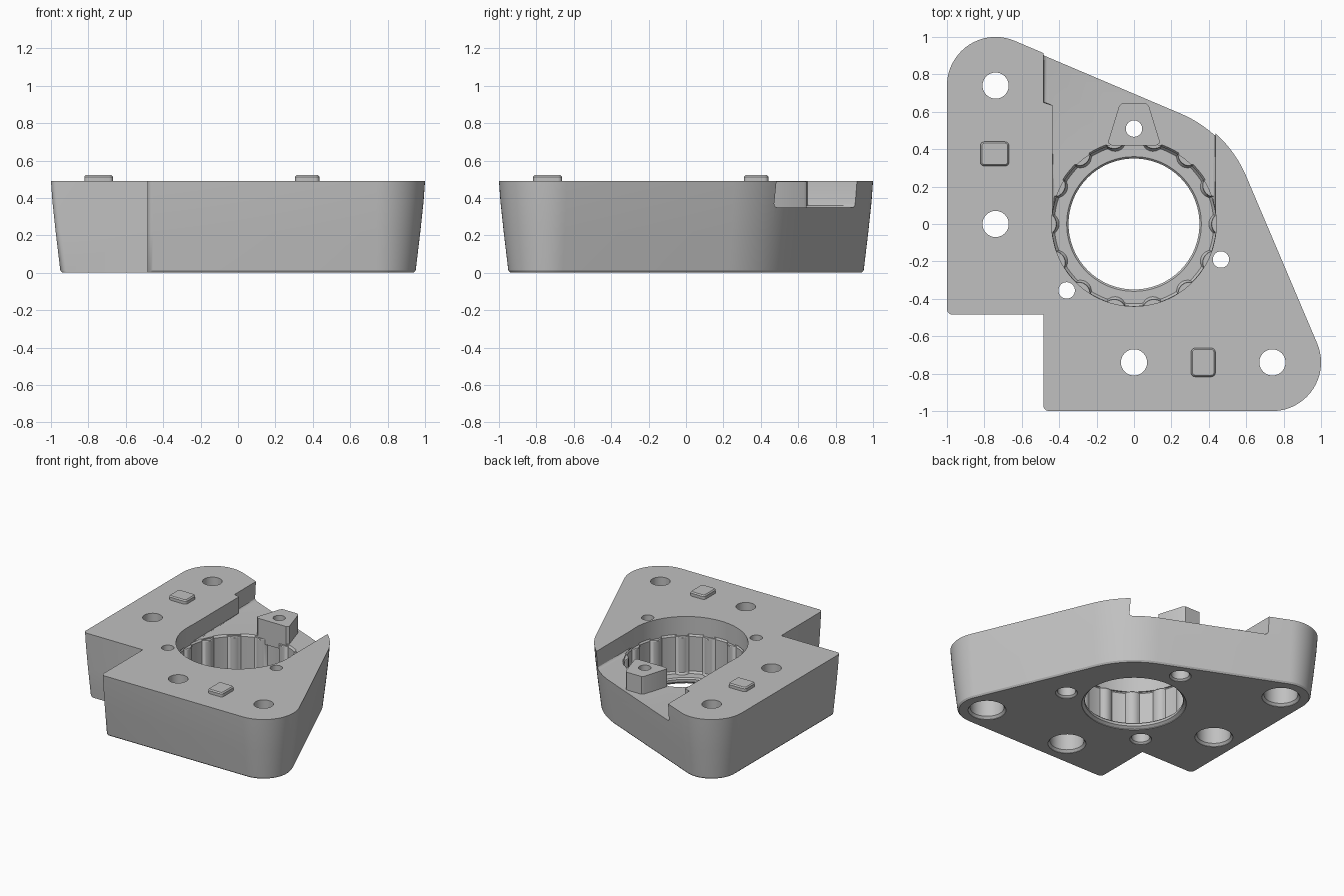
import bpy, bmesh
from math import cos, sin, radians, pi

cube = bpy.data.objects.get("Cube")
if cube:
    bpy.data.objects.remove(cube)

grey = bpy.data.materials.new("light_grey")
grey.use_nodes = True
colour = (0.53, 0.53, 0.53, 1)
grey.diffuse_color = colour
grey.node_tree.nodes["Principled BSDF"].inputs["Base Color"].default_value = colour

TOP, LEDGE, FLOOR = 0.49, 0.35, 0.05


def arc(cx, cy, r, a0, a1, n):
    steps = [radians(a0 + (a1 - a0) * i / n) for i in range(n + 1)]
    return [(cx + r * cos(a), cy + r * sin(a)) for a in steps]


def loft(name, rings, bevel=0):
    """Solid through a stack of (outline, z) rings of equal point count."""
    bm = bmesh.new()
    loops = [[bm.verts.new((x, y, z)) for x, y in pts] for pts, z in rings]
    n = len(loops[0])
    base = bm.faces.new(loops[0][::-1])
    bm.faces.new(loops[-1])
    for low, high in zip(loops, loops[1:]):
        for i in range(n):
            j = (i + 1) % n
            bm.faces.new((low[i], low[j], high[j], high[i]))
    if bevel:
        bmesh.ops.bevel(bm, geom=list(base.edges), offset=bevel, segments=3,
                        profile=0.5, affect='EDGES')
    bmesh.ops.recalc_face_normals(bm, faces=bm.faces)
    mesh = bpy.data.meshes.new(name)
    bm.to_mesh(mesh)
    bm.free()
    mesh.materials.append(grey)
    obj = bpy.data.objects.new(name, mesh)
    bpy.context.collection.objects.link(obj)
    return obj


def lathe(name, x, y, profile, n=48):
    return loft(name, [(arc(x, y, r, 0, 360 - 360 / n, n - 1), z) for r, z in profile])


def combine(target, tool, operation='DIFFERENCE'):
    """Apply a boolean and discard the tool."""
    mod = target.modifiers.new("boolean", 'BOOLEAN')
    mod.object, mod.operation, mod.solver = tool, operation, 'EXACT'
    bpy.context.view_layer.objects.active = target
    bpy.ops.object.modifier_apply(modifier=mod.name)
    bpy.data.objects.remove(tool)


def smooth(obj, angle=30):
    bpy.ops.object.select_all(action='DESELECT')
    obj.select_set(True)
    bpy.context.view_layer.objects.active = obj
    bpy.ops.object.shade_smooth_by_angle(angle=radians(angle))


# Body: notched bracket whose outer walls draw in towards the bottom
def outline(d):
    notch, edge, r = -0.485, 1 - d, 0.03
    return ([(notch, notch)]
            + arc(notch + r, r - edge, r, 180, 270, 4)
            + arc(0.74, -0.74, 0.26 - d, -90, 23, 20)
            + arc(0, 0, 0.652 - d, 23, 67, 16)
            + arc(-0.74, 0.74, 0.26 - d, 67, 180, 20)
            + arc(r - edge, notch + r, r, 180, 270, 4))


body = loft("bracket_body", [(outline(d), z) for d, z in
            ((0.06, 0), (0.05, 0.012), (0.025, 0.22), (0.008, 0.38), (0, TOP))])

# Flared boss around the rear screw hole
combine(body, lathe("rear_boss", 0, 0.51,
                    [(0.125, 0.003), (0.12, 0.05), (0.06, 0.15)], 32), 'UNION')

# Open recess at the back
recess = [(-0.437, 0), (0.437, 0), (0.437, 1.2), (-0.485, 1.2),
          (-0.485, 0.65), (-0.437, 0.635)]
combine(body, loft("recess_cutter", [(recess, LEDGE), (recess, 0.7)], 0.02))

# Bore: plain at the top, with grip ribs below the ledge
combine(body, lathe("bore_cutter", 0, 0, [(0.44, LEDGE - 0.01), (0.44, 0.7)], 112))


def ribbed(shrink):
    pts = []
    for i in range(224):
        a = 2 * pi * i / 224
        swell = max(0, (cos(14 * a) - 0.1) / 0.9) ** 0.6
        r = 0.438 - shrink - 0.026 * swell
        pts.append((r * cos(a), r * sin(a)))
    return pts


combine(body, loft("rib_cutter", [(ribbed(0.012), FLOOR), (ribbed(0), FLOOR + 0.015),
                                  (ribbed(0), LEDGE - 0.015), (ribbed(-0.012), LEDGE + 0.002)]))
combine(body, lathe("opening_cutter", 0, 0,
                    [(0.37, -0.1), (0.37, 0.005), (0.35, 0.02), (0.35, 0.04),
                     (0.362, FLOOR + 0.002)], 96))

# Wedge-shaped pad carrying the rear screw hole
pad = [(-0.14, 0.435), (-0.12, 0.42), (0.12, 0.42), (0.14, 0.435),
       (0.08, 0.63), (0.065, 0.645), (-0.065, 0.645), (-0.08, 0.63)]
combine(body, loft("screw_pad", [(pad, LEDGE - 0.05), (pad, TOP - 0.001)]), 'UNION')

# Bolt holes and screw holes, each counterbored from below
for x, y in ((-0.74, 0.74), (-0.74, 0), (0, -0.74), (0.74, -0.74)):
    combine(body, lathe("bolt_cutter", x, y,
                        [(0.135, -0.1), (0.135, 0.003), (0.12, 0.02), (0.12, 0.3),
                         (0.07, 0.301), (0.07, 0.7)]))
for x, y in ((0, 0.51), (-0.36, -0.355), (0.465, -0.19)):
    combine(body, lathe("screw_cutter", x, y,
                        [(0.078, -0.1), (0.078, 0.003), (0.065, 0.015), (0.065, 0.1),
                         (0.044, 0.101), (0.044, 0.7)], 32))
smooth(body)

# Locating pegs with rounded corners
for name, x, y, w, h in (("left_peg", -0.745, 0.375, 0.077, 0.065),
                         ("front_peg", 0.37, -0.74, 0.065, 0.077)):
    def peg_ring(inset, r=0.022):
        a, b, q = w - r, h - r, r - inset
        return (arc(x + a, y + b, q, 0, 90, 5) + arc(x - a, y + b, q, 90, 180, 5)
                + arc(x - a, y - b, q, 180, 270, 5) + arc(x + a, y - b, q, 270, 360, 5))
    smooth(loft(name, [(peg_ring(0), TOP - 0.02), (peg_ring(0), 0.513),
                       (peg_ring(0.008), 0.522)]))
